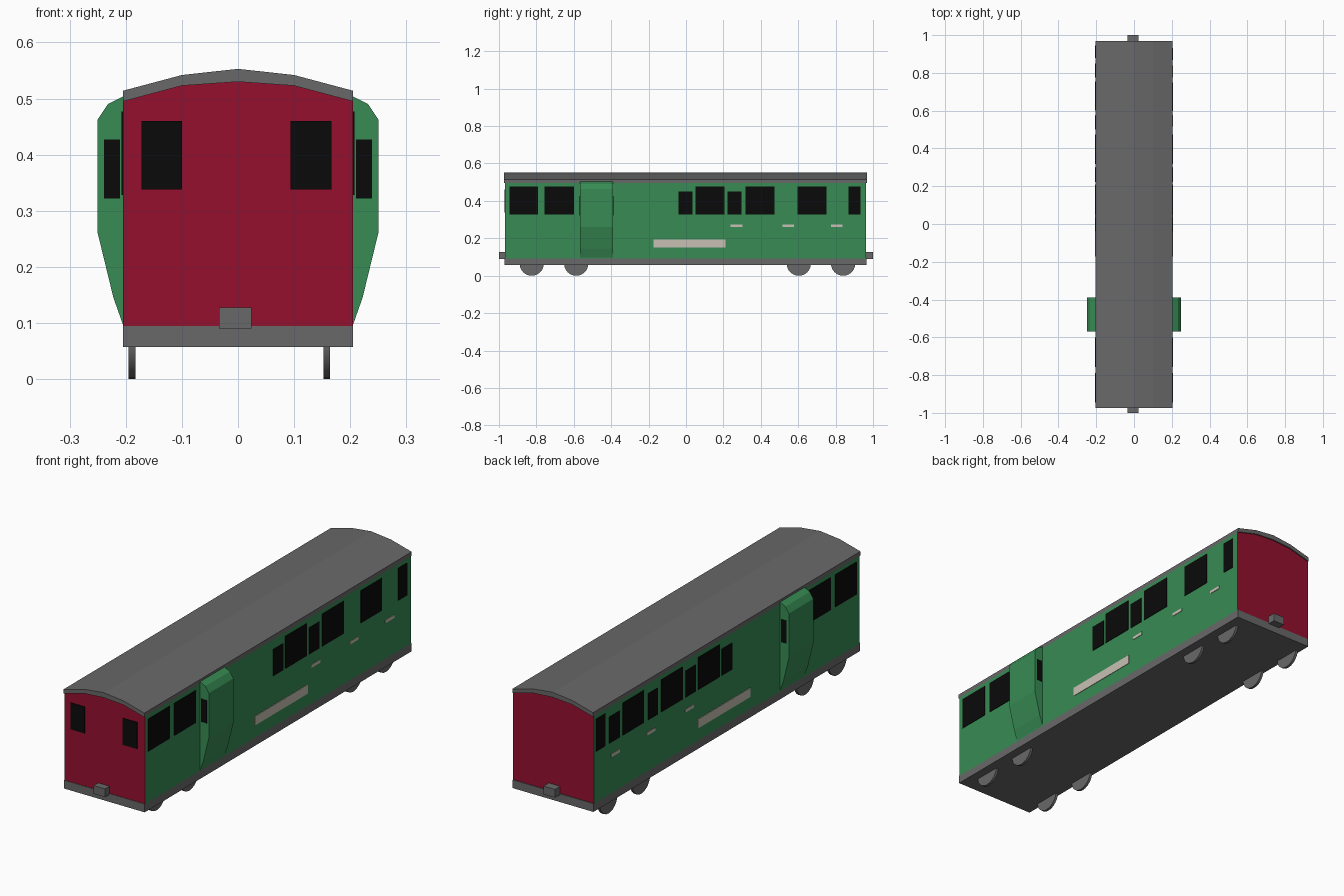
import bpy
import math

if "Cube" in bpy.data.objects:
    bpy.data.objects.remove(bpy.data.objects["Cube"])


def material(name, r, g, b):
    m = bpy.data.materials.new(name)
    m.use_nodes = True
    m.diffuse_color = (r, g, b, 1)
    m.node_tree.nodes["Principled BSDF"].inputs["Base Color"].default_value = (r, g, b, 1)
    return m


GREEN = material("carriage green", 0.038, 0.26, 0.088)
RED = material("end red", 0.30, 0.005, 0.028)
GREY = material("frame grey", 0.14, 0.14, 0.14)
BLACK = material("window black", 0.003, 0.003, 0.003)
CREAM = material("cream", 0.58, 0.53, 0.46)


def extrude(name, profile, y0, y1, *mats):
    """Sweep an x-z outline along y; a second material goes on the end caps."""
    n = len(profile)
    verts = [(x, y, z) for y in (y0, y1) for x, z in profile]
    faces = [(i, (i + 1) % n, n + (i + 1) % n, n + i) for i in range(n)]
    faces += [tuple(reversed(range(n))), tuple(range(n, 2 * n))]
    mesh = bpy.data.meshes.new(name)
    mesh.from_pydata(verts, [], faces)
    for m in mats:
        mesh.materials.append(m)
    for f in mesh.polygons:
        f.material_index = len(mats) - 1 if abs(f.normal.y) > 0.9 else 0
    # consistent outward normals
    import bmesh
    bm = bmesh.new()
    bm.from_mesh(mesh)
    bmesh.ops.recalc_face_normals(bm, faces=bm.faces)
    bm.to_mesh(mesh)
    bm.free()
    ob = bpy.data.objects.new(name, mesh)
    bpy.context.collection.objects.link(ob)
    return ob


def box(name, x, y, z, mat):
    outline = [(x[0], z[0]), (x[1], z[0]), (x[1], z[1]), (x[0], z[1])]
    return extrude(name, outline, y[0], y[1], mat)


# Body with arched top, and the curved roof sheet
W = 0.205
arch = [(W, 0.495), (0.1, 0.523), (0, 0.53), (-0.1, 0.523), (-W, 0.495)]
extrude("body", [(-W, 0.093), (W, 0.093)] + arch, -0.968, 0.962, GREEN, RED)
roof_top = [(-W, 0.514), (-0.1, 0.542), (0, 0.553), (0.1, 0.542), (W, 0.514)]
extrude("roof", arch + roof_top, -0.973, 0.968, GREY)

# Underframe and couplers
box("underframe", (-W, W), (-0.97, 0.965), (0.057, 0.095), GREY)
for name, y in (("front", (-1.0, -0.96)), ("back", (0.96, 1.0))):
    box(name + "_coupler", (-0.034, 0.024), y, (0.09, 0.128), GREY)

# Wheels
for x in (-0.189, 0.158):
    for y in (-0.825, -0.587, 0.603, 0.84):
        bpy.ops.mesh.primitive_cylinder_add(
            vertices=24, radius=0.065, depth=0.012,
            location=(x, y, 0.065), rotation=(0, math.pi / 2, 0))
        wheel = bpy.context.object
        wheel.name = "wheel"
        wheel.data.materials.append(GREY)
        bpy.ops.object.shade_smooth_by_angle()

# Side lookout bays with windows looking both ways
bay = [(0.2, 0.506), (0.232, 0.49), (0.25, 0.463), (0.25, 0.26),
       (0.222, 0.145), (0.205, 0.097), (0.2, 0.097)]
for s in (-1, 1):
    extrude("lookout_bay", [(s * x, z) for x, z in bay], -0.568, -0.39, GREEN)
    for y in (-0.568, -0.39):
        box("lookout_window", sorted((s * 0.21, s * 0.239)),
            (y - 0.002, y + 0.002), (0.322, 0.427), BLACK)

# Front windows
for x in ((-0.172, -0.1), (0.094, 0.167)):
    box("front_window", x, (-0.971, -0.965), (0.338, 0.46), BLACK)


def side_plate(name, s, y, z, mat):
    box(name, sorted((s * 0.203, s * 0.2075)), y, z, mat)


# Side windows, listed from front to back
LOW, TALL, SHORT = 0.328, 0.477, 0.45
cab = [(-0.945, -0.79, TALL), (-0.757, -0.6, TALL)]
left = cab + [(-0.04, 0.035, SHORT), (0.05, 0.205, TALL), (0.222, 0.297, SHORT),
              (0.318, 0.473, TALL), (0.597, 0.75, TALL), (0.868, 0.933, TALL)]
right = cab + [(-0.04, 0.035, SHORT), (0.05, 0.205, TALL), (0.222, 0.297, SHORT),
               (0.318, 0.473, TALL), (0.5, 0.57, SHORT), (0.6, 0.755, TALL),
               (0.775, 0.85, SHORT), (0.88, 0.945, TALL)]
for s, windows in ((1, left), (-1, right)):
    for y0, y1, top in windows:
        side_plate("side_window", s, (y0, y1), (LOW, top), BLACK)
    # Name board and small door plates
    side_plate("long_board", s, (-0.173, 0.21), (0.152, 0.194), CREAM)
    for y in (0.27, 0.547, 0.807):
        side_plate("small_plate", s, (y - 0.031, y + 0.031), (0.26, 0.274), CREAM)
